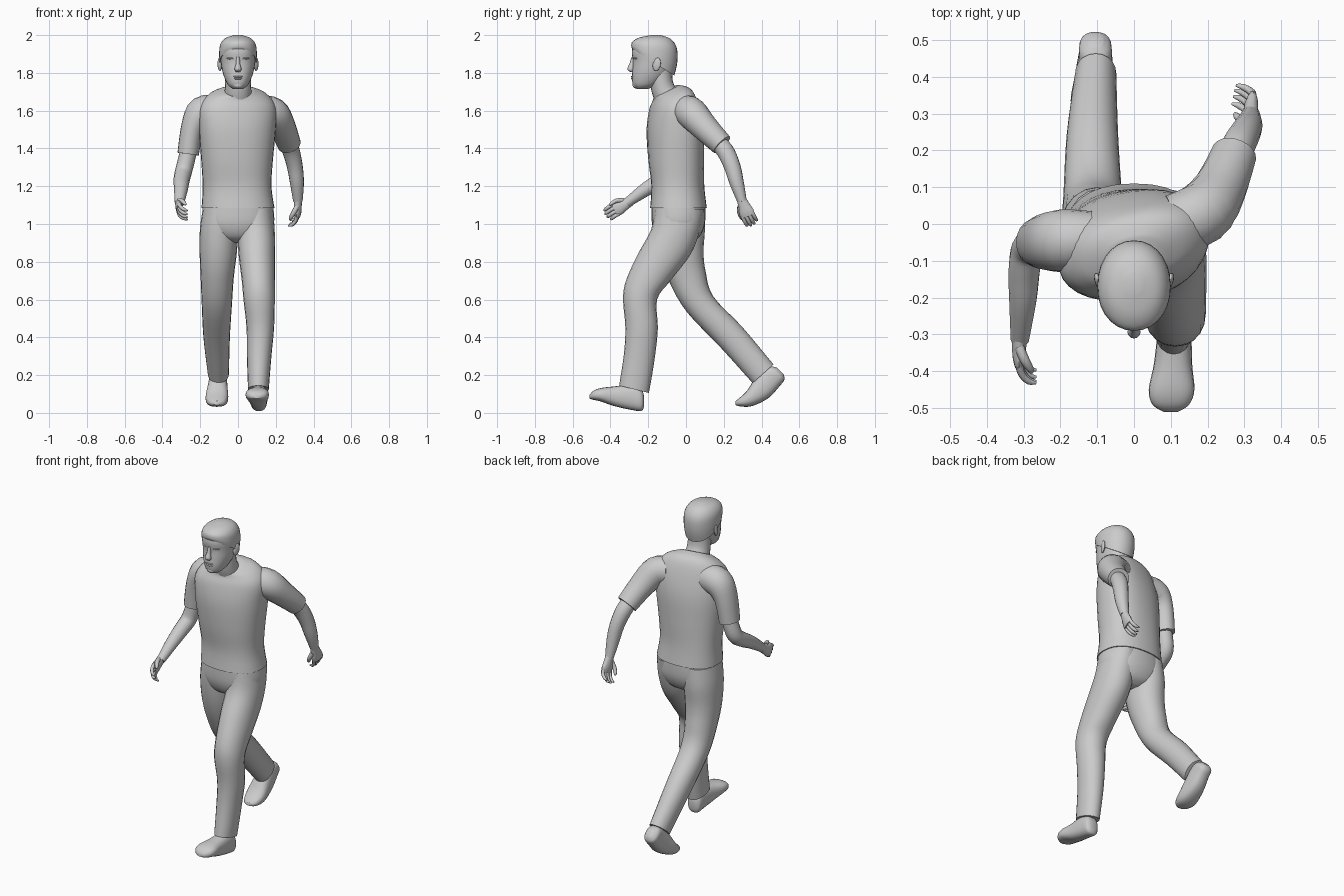
import bpy, bmesh, math
from mathutils import Vector

X, Y = Vector((1, 0, 0)), Vector((0, 1, 0))


def finish(name, bm, angle=50):
    bmesh.ops.recalc_face_normals(bm, faces=bm.faces)
    me = bpy.data.meshes.new(name)
    bm.to_mesh(me)
    bm.free()
    ob = bpy.data.objects.new(name, me)
    bpy.context.collection.objects.link(ob)
    bpy.ops.object.select_all(action='DESELECT')
    ob.select_set(True)
    bpy.context.view_layer.objects.active = ob
    bpy.ops.object.shade_smooth_by_angle(angle=math.radians(angle))
    return ob


def smooth_path(secs, steps):
    """Catmull-Rom through the cross-sections."""
    out = []
    for i in range(len(secs) - 1):
        p0, p1, p2 = secs[max(i - 1, 0)], secs[i], secs[i + 1]
        p3 = secs[min(i + 2, len(secs) - 1)]
        for k in range(steps):
            t = k / steps
            out.append([0.5 * (2 * b + (c - a) * t + (2 * a - 5 * b + 4 * c - d) * t * t
                               + (3 * b - a - 3 * c + d) * t ** 3)
                        for a, b, c, d in zip(p0, p1, p2, p3)])
    return out + [list(secs[-1])]


def loft(name, secs, ref=X, n=20, steps=4, power=2.0):
    """Sections are (x, y, z, half width, half depth[, tilt about x in degrees])."""
    secs = smooth_path(secs, steps)
    bm, rings = bmesh.new(), []
    for i, s in enumerate(secs):
        c = Vector(s[:3])
        if len(s) > 5:
            r = math.radians(s[5])
            u, v = X, Vector((0, math.cos(r), math.sin(r)))
        else:
            t = Vector(secs[min(i + 1, len(secs) - 1)][:3]) - Vector(secs[max(i - 1, 0)][:3])
            t.normalize()
            u = (ref - t * ref.dot(t)).normalized()
            v = t.cross(u)
        ring = []
        for k in range(n):
            co, si = math.cos(2 * math.pi * k / n), math.sin(2 * math.pi * k / n)
            e = 2 / power
            ring.append(bm.verts.new(c + u * s[3] * math.copysign(abs(co) ** e, co)
                                     + v * s[4] * math.copysign(abs(si) ** e, si)))
        rings.append(ring)
    for a, b in zip(rings, rings[1:]):
        for k in range(n):
            bm.faces.new((a[k], a[(k + 1) % n], b[(k + 1) % n], b[k]))
    bm.faces.new(rings[0])
    bm.faces.new(rings[-1])
    return finish(name, bm)


def blob(name, loc, size, rot=(0, 0, 0)):
    bm = bmesh.new()
    bmesh.ops.create_uvsphere(bm, u_segments=14, v_segments=9, radius=1)
    ob = finish(name, bm)
    ob.location, ob.scale, ob.rotation_euler = loc, size, rot
    return ob


def hand(side, wrist, d, across, curl):
    """Palm, four curled fingers and a thumb."""
    w, d, across, curl = (Vector(v) for v in (wrist, d, across, curl))
    d.normalize()
    across = (across - d * across.dot(d)).normalized()
    sec = lambda p, a, b: (*p, a, b)
    loft(side + "_palm", [sec(w - d * .02, .025, .022), sec(w + d * .02, .032, .02),
                          sec(w + d * .055, .04, .018), sec(w + d * .08, .038, .013)],
         ref=across, n=14)
    for i in range(4):
        base = w + d * .07 + across * (.029 - .0195 * i)
        ln = (.9, 1, .95, .75)[i]
        loft(f"{side}_finger_{i + 1}", [
            sec(base, .0105, .0105),
            sec(base + d * .03 * ln + curl * .008, .010, .010),
            sec(base + d * .053 * ln + curl * .026, .009, .009),
            sec(base + d * .058 * ln + curl * .046, .004, .004)], ref=across, n=8, steps=3)
    base = w + across * .022 + d * .015
    loft(side + "_thumb", [sec(base, .014, .014),
                           sec(base + across * .018 + d * .03 + curl * .015, .013, .012),
                           sec(base + across * .02 + d * .058 + curl * .03, .010, .009),
                           sec(base + across * .018 + d * .07 + curl * .035, .004, .004)],
         ref=curl, n=8, steps=3)


# Shirt body, twisted a little at the shoulders
shirt = loft("shirt", [
    (0, -.04, 1.085, .193, .150, 0), (-.005, -.043, 1.20, .182, .140, 0),
    (-.005, -.052, 1.34, .190, .147, 0), (-.003, -.058, 1.50, .203, .147, 2),
    (0, -.065, 1.62, .200, .125, 8), (0, -.075, 1.685, .150, .100, 18),
    (0, -.105, 1.705, .080, .072, 26)], n=32, power=2.3)
for v in shirt.data.vertices:
    v.co.y += .17 * v.co.x * min(max((v.co.z - 1.2) / .4, 0), 1)

# Sleeves and bare arms
loft("sleeve_front", [(-.11, -.04, 1.60, .075, .080), (-.19, -.045, 1.59, .085, .085),
                      (-.24, -.048, 1.51, .077, .062), (-.264, -.05, 1.37, .066, .057)], ref=Y)
loft("sleeve_back", [(.11, .0, 1.60, .080, .080), (.185, .03, 1.585, .085, .085),
                     (.235, .10, 1.51, .072, .072), (.272, .19, 1.42, .060, .062)], ref=Y)
loft("arm_front", [(-.25, -.05, 1.45, .045, .045), (-.268, -.052, 1.36, .046, .045),
                   (-.288, -.068, 1.28, .046, .045), (-.298, -.125, 1.235, .043, .043),
                   (-.302, -.21, 1.185, .037, .037), (-.31, -.315, 1.11, .025, .025)],
     ref=Y, n=16)
loft("arm_back", [(.26, .15, 1.45, .045, .045), (.28, .205, 1.39, .047, .046),
                  (.30, .243, 1.31, .044, .042), (.312, .268, 1.22, .038, .037),
                  (.317, .297, 1.12, .025, .025)], ref=Y, n=16)
hand("front_hand", (-.312, -.31, 1.112), (0, -.88, -.47), (0, -.47, .88), (1, 0, -.2))
hand("back_hand", (.317, .30, 1.115), (0, .36, -.93), (-.2, -.93, -.36), (-1, .2, 0))

# Trousers: hips, forward leg and trailing leg
loft("hips", [(0, -.04, 1.10, .185, .143, 0), (0, -.04, 1.0, .190, .140, 0),
              (0, -.04, .93, .140, .110, 0), (0, -.035, .90, .070, .060, 0)], n=28, power=2.3)
loft("leg_front", [
    (.092, -.035, 1.08, .093, .130, 0), (.096, -.055, .97, .098, .130, 0),
    (.100, -.115, .84, .097, .140, 0), (.108, -.200, .70, .088, .118, 0),
    (.112, -.243, .60, .083, .090, 0), (.118, -.235, .45, .073, .086, 0),
    (.112, -.247, .30, .065, .083, 0), (.108, -.275, .125, .055, .081, -14)], power=2.1)
loft("leg_back", [
    (-.092, -.035, 1.08, .095, .130, 0), (-.100, -.030, .97, .102, .130, 0),
    (-.105, -.022, .84, .098, .115, 5), (-.110, .008, .72, .088, .100, 15),
    (-.112, .075, .575, .080, .081, 32), (-.113, .241, .40, .070, .079, 42),
    (-.104, .408, .207, .056, .074, 42)], power=2.1)

# Shoes: heel striking in front, toe pushing off behind
loft("shoe_front", [
    (.110, -.222, .060, .020, .028, 90), (.110, -.237, .068, .042, .058, 90),
    (.110, -.29, .083, .046, .067, 90), (.106, -.38, .088, .052, .052, 90),
    (.102, -.45, .096, .062, .036, 90), (.100, -.49, .093, .050, .024, 90),
    (.100, -.51, .086, .020, .010, 90)], power=2.5)
loft("shoe_back", [
    (-.112, .262, .052, .020, .010, -90), (-.112, .283, .057, .045, .022, -88),
    (-.112, .335, .077, .060, .043, -75), (-.108, .400, .130, .053, .063, -55),
    (-.105, .452, .185, .046, .062, -48), (-.105, .485, .210, .042, .050, -45),
    (-.105, .500, .222, .020, .025, -45)], power=2.5)

# Neck, head and hair
loft("neck", [(0, -.07, 1.64, .080, .085, 20), (0, -.123, 1.72, .069, .062, 15),
              (0, -.135, 1.82, .068, .062, 5)])
profile = [(1.715, -.262, -.20, .028), (1.735, -.280, -.155, .052), (1.77, -.286, -.11, .070),
           (1.81, -.284, -.08, .083), (1.86, -.281, -.06, .091), (1.91, -.287, -.05, .095),
           (1.95, -.275, -.06, .090), (1.978, -.24, -.085, .068), (1.993, -.18, -.13, .025)]
loft("head", [(0, (f + b) / 2, z, w, (b - f) / 2, 0) for z, f, b, w in profile],
     n=28, power=2.15)
loft("hair", [(0, -.172, 1.855, .098, .130, -32), (0, -.168, 1.90, .100, .129, -19),
              (0, -.166, 1.95, .094, .118, -8), (0, -.165, 1.984, .068, .082, -2),
              (0, -.160, 2.0, .020, .025, 0)], n=28, power=2.1)

# Face details and ears
loft("nose", [(0, -.276, 1.885, .009, .012, 0), (0, -.285, 1.85, .011, .014, 0),
              (0, -.293, 1.82, .018, .018, 0), (0, -.285, 1.806, .012, .012, 0)], n=12)
blob("upper_lip", (0, -.281, 1.780), (.027, .010, .005))
blob("lower_lip", (0, -.280, 1.770), (.023, .011, .006))
blob("chin", (0, -.267, 1.735), (.026, .016, .017))
for s, side in ((-1, "left"), (1, "right")):
    blob(side + "_brow", (s * .036, -.267, 1.877), (.026, .012, .006), (0, 0, s * .35))
    blob(side + "_eye", (s * .035, -.262, 1.856), (.016, .011, .007), (0, 0, s * .3))
    blob(side + "_ear", (s * .097, -.155, 1.845), (.010, .022, .036), (-.2, 0, s * -.3))
